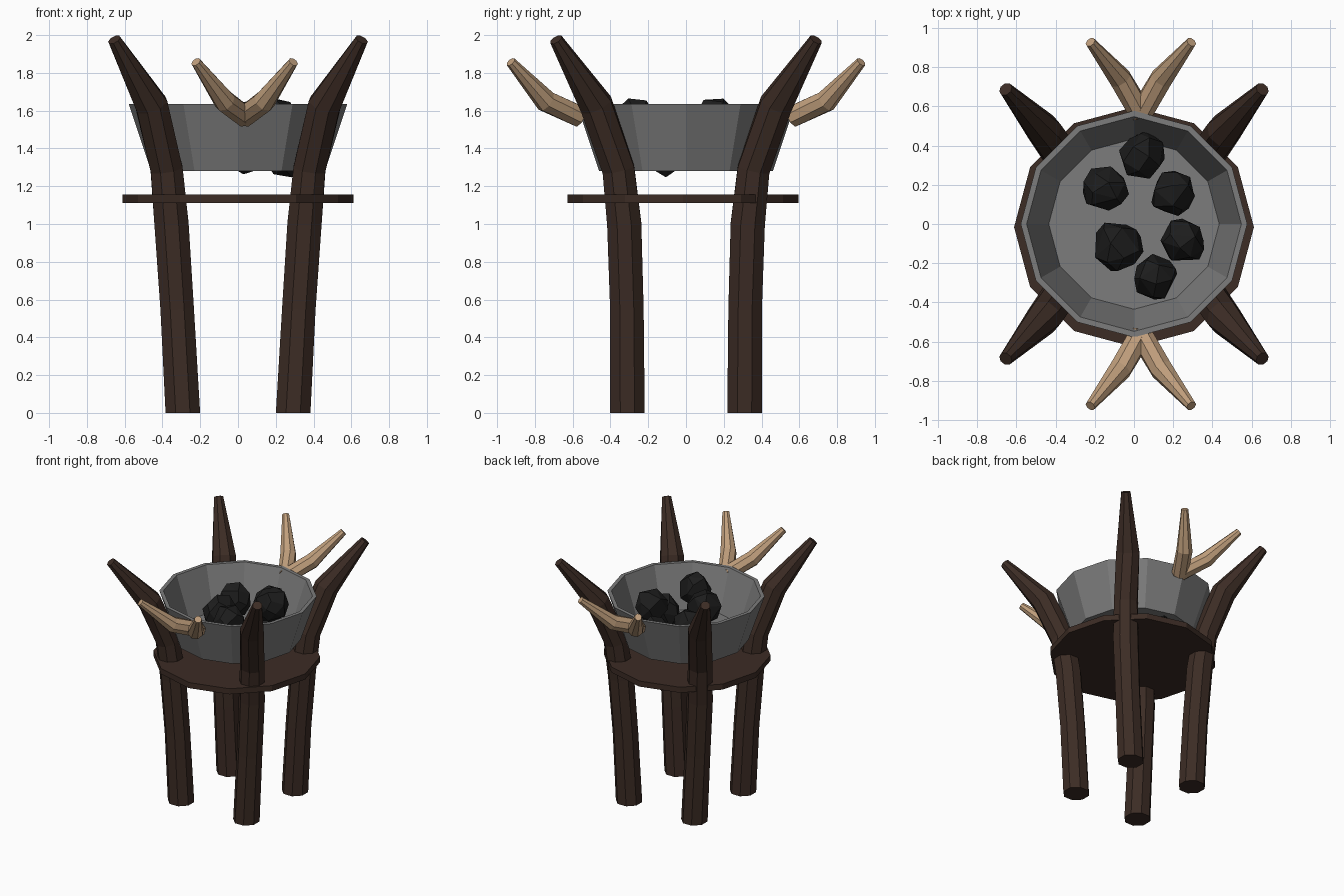
import bpy, bmesh, math, random
from mathutils import Vector

if "Cube" in bpy.data.objects:
    bpy.data.objects.remove(bpy.data.objects["Cube"])


def material(name, rgb):
    m = bpy.data.materials.new(name)
    m.diffuse_color = (*rgb, 1)
    m.use_nodes = True
    m.node_tree.nodes["Principled BSDF"].inputs["Base Color"].default_value = m.diffuse_color
    return m


WOOD = material("dark_wood", (0.045, 0.025, 0.018))
HORN = material("horn", (0.52, 0.34, 0.2))
COAL = material("coal", (0.012, 0.012, 0.012))
IRON = material("iron", (0.2, 0.2, 0.2))


def finish(bm, name, mat):
    bmesh.ops.recalc_face_normals(bm, faces=bm.faces)
    me = bpy.data.meshes.new(name)
    bm.to_mesh(me)
    bm.free()
    me.materials.append(mat)
    ob = bpy.data.objects.new(name, me)
    bpy.context.collection.objects.link(ob)
    return ob


def skin(bm, rings):
    """Bridge a list of equal vertex rings and cap both ends."""
    n = len(rings[0])
    for a, b in zip(rings, rings[1:]):
        for i in range(n):
            j = (i + 1) % n
            bm.faces.new((a[i], a[j], b[j], b[i]))
    bm.faces.new(rings[0][::-1])
    bm.faces.new(rings[-1])


def tube(name, path, mat, sides=8, start_dir=None):
    """Tapered faceted limb through (x, y, z, radius) points."""
    bm = bmesh.new()
    pts = [Vector(p[:3]) for p in path]
    rings = []
    for i, p in enumerate(pts):
        d = Vector()
        if i > 0:
            d += (p - pts[i - 1]).normalized()
        if i < len(pts) - 1:
            d += (pts[i + 1] - p).normalized()
        if i == 0 and start_dir:
            d = Vector(start_dir)
        d.normalize()
        u = Vector((0, 1, 0)).cross(d).normalized()
        v = d.cross(u)
        rings.append([bm.verts.new(p + path[i][3] * (
            u * math.cos(2 * math.pi * (k + .5) / sides) +
            v * math.sin(2 * math.pi * (k + .5) / sides))) for k in range(sides)])
    skin(bm, rings)
    return finish(bm, name, mat)


def lathe(name, profile, mat, sides=12, cy=0):
    """Faceted turned part from (radius, z) points, capped at both ends."""
    bm = bmesh.new()
    rings = [[bm.verts.new((r * math.cos(2 * math.pi * k / sides),
                            cy + r * math.sin(2 * math.pi * k / sides), z))
              for k in range(sides)] for r, z in profile]
    skin(bm, rings)
    return finish(bm, name, mat)


# Four flared legs
LEG = [(.292, .31, 0, .099), (.322, .313, .55, .096), (.352, .327, 1.0, .098),
       (.378, .358, 1.29, .092), (.458, .475, 1.63, .092), (.655, .688, 1.976, .036)]
for sx, xn in ((-1, "left"), (1, "right")):
    for sy, yn in ((-1, "front"), (1, "back")):
        tube(f"{yn}_{xn}_leg", [(sx * x, sy * y, z, r) for x, y, z, r in LEG],
             WOOD, start_dir=(0, 0, 1))

# Wooden shelf and iron bowl
lathe("shelf", [(.612, 1.11), (.612, 1.155)], WOOD, cy=-.016)
lathe("bowl", [(.46, 1.28), (.578, 1.635), (.548, 1.635), (.435, 1.305)], IRON)

# Forked horns on the front and back of the bowl
PRONG = [(0, .565, 1.57, .06), (.105, .742, 1.65, .06), (.258, .928, 1.858, .027)]
for sy, yn in ((-1, "front"), (1, "back")):
    for sx, xn in ((-1, "left"), (1, "right")):
        tube(f"{yn}_{xn}_horn", [(.035 + sx * x, sy * y, z, r) for x, y, z, r in PRONG], HORN)

# Coal lumps: hulls of scattered points
random.seed(4)
COALS = [(.04, .35, 1.42, .125, .16), (-.15, .18, 1.48, .125, .14), (.2, .16, 1.54, .125, .135),
         (-.08, -.11, 1.5, .135, .14), (.25, -.09, 1.39, .122, .15), (.11, -.27, 1.54, .12, .135)]
for n, (x, y, z, r, h) in enumerate(COALS):
    bm = bmesh.new()
    for k in range(20):
        c = 1 - 2 * (k + .5) / 20
        a = k * 2.4 + n + random.uniform(-.3, .3)
        s = math.sqrt(1 - c * c)
        q = random.uniform(.93, 1.05)
        bm.verts.new((x + r * q * s * math.cos(a), y + r * q * s * math.sin(a), z + h * q * c))
    hull = bmesh.ops.convex_hull(bm, input=bm.verts)
    loose = [v for v in bm.verts if not v.link_faces]
    bmesh.ops.delete(bm, geom=loose, context='VERTS')
    bmesh.ops.dissolve_limit(bm, angle_limit=math.radians(14), verts=bm.verts, edges=bm.edges)
    finish(bm, f"coal_{n + 1}", COAL)
